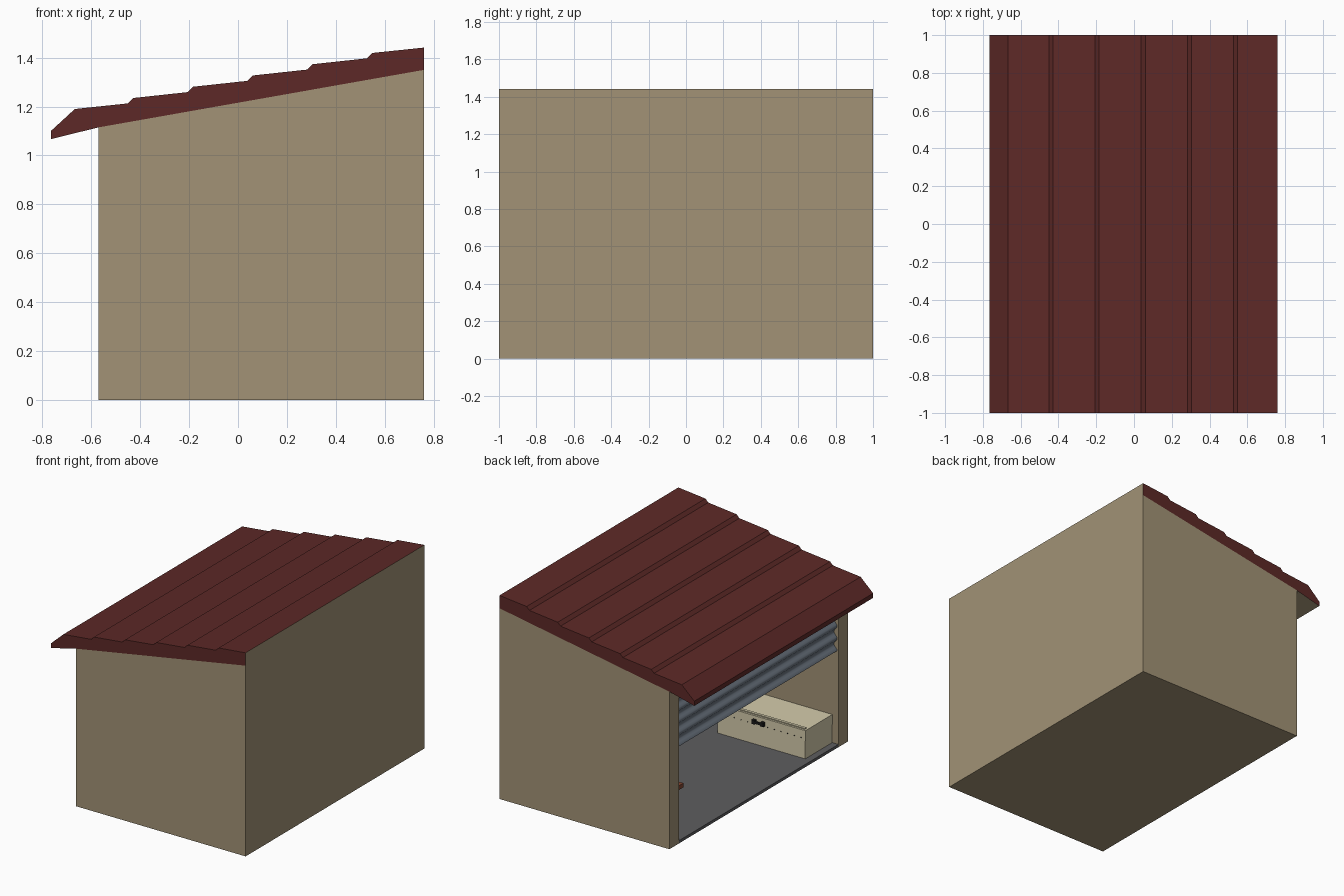
import bpy, bmesh, math
from mathutils import Matrix, Vector

if "Cube" in bpy.data.objects:
    bpy.data.objects.remove(bpy.data.objects["Cube"])


def material(name, r, g, b):
    m = bpy.data.materials.new(name)
    m.diffuse_color = (r, g, b, 1)
    m.use_nodes = True
    m.node_tree.nodes["Principled BSDF"].inputs["Base Color"].default_value = m.diffuse_color
    return m


TAN = material("tan_wall", 0.36, 0.29, 0.18)
RED = material("red_roof", 0.11, 0.022, 0.020)
FLOOR = material("floor_grey", 0.11, 0.11, 0.115)
STEEL = material("shutter_steel", 0.15, 0.18, 0.22)
CREAM = material("chest_cream", 0.66, 0.60, 0.41)
BLACK = material("black_metal", 0.01, 0.01, 0.01)
WOOD = material("brown_wood", 0.22, 0.06, 0.03)


def finish(bm, name, *mats):
    bmesh.ops.recalc_face_normals(bm, faces=bm.faces)
    me = bpy.data.meshes.new(name)
    bm.to_mesh(me)
    bm.free()
    for m in mats:
        me.materials.append(m)
    ob = bpy.data.objects.new(name, me)
    bpy.context.collection.objects.link(ob)
    return ob


def prism(name, profile, y0, y1, *mats):
    """Extrude an x-z outline along y."""
    bm = bmesh.new()
    face = bm.faces.new([bm.verts.new((x, y0, z)) for x, z in profile])
    out = bmesh.ops.extrude_face_region(bm, geom=[face])
    verts = [g for g in out["geom"] if isinstance(g, bmesh.types.BMVert)]
    bmesh.ops.translate(bm, verts=verts, vec=(0, y1 - y0, 0))
    return finish(bm, name, *mats)


def box(name, x0, x1, y0, y1, z0, z1, *mats):
    return prism(name, [(x0, z0), (x1, z0), (x1, z1), (x0, z1)], y0, y1, *mats)


def slope(x):
    """Height of the roof underside above the walls."""
    return 1.115 + (x + 0.57) * (1.35 - 1.115) / 1.33


# Walls: two sides and the tall closed end
FRONT_X, BACK_X, INNER_Y, INNER_X = -0.57, 0.76, 0.89, 0.66
side = [(FRONT_X, 0), (BACK_X, 0), (BACK_X, 1.35), (FRONT_X, 1.115)]
prism("side_wall_front", side, -1, -INNER_Y, TAN)
prism("side_wall_back", side, INNER_Y, 1, TAN)
prism("end_wall", [(INNER_X, 0), (BACK_X, 0), (BACK_X, 1.35), (INNER_X, slope(INNER_X))],
      -INNER_Y, INNER_Y, TAN)

# Floor slab, tan underneath
slab = box("floor", FRONT_X, INNER_X, -INNER_Y, INNER_Y, 0, 0.02, FLOOR, TAN)
for p in slab.data.polygons:
    p.material_index = int(p.normal.z < -0.5)

# Stepped roof with sloped eave; tan soffit and end
top = [(-0.765, 1.10), (-0.667, 1.19)]
for i in range(5):
    x, z = -0.45 + 0.244 * i, 1.213 + 0.046 * i
    top += [(x, z), (x + 0.022, z + 0.022)]
top.append((BACK_X, 1.441))
roof = prism("roof", [(BACK_X, 1.35), (FRONT_X, 1.115), (-0.765, 1.067)] + top, -1, 1, RED, TAN)
for p in roof.data.polygons:
    p.material_index = int(p.normal.z < -0.5 or p.normal.x > 0.9)

# Half-open corrugated shutter
N, Z0, Z1 = 40, 0.68, 1.115
wave = [(-0.548 - 0.013 * math.cos(2 * math.pi * 5 * i / N), Z0 + (Z1 - Z0) * i / N)
        for i in range(N + 1)]
shutter = prism("shutter", wave + [(x + 0.008, z) for x, z in reversed(wave)],
                -INNER_Y, INNER_Y, STEEL)
bpy.context.view_layer.objects.active = shutter
shutter.select_set(True)
bpy.ops.object.shade_smooth_by_angle(angle=math.radians(40))
shutter.select_set(False)

# Storage chest against the side wall
CX0, CX1, CY0, CY1 = -0.522, 0.165, -0.885, -0.588
box("chest_body", CX0, CX1, CY0, CY1, 0.02, 0.15, CREAM)
box("chest_lid", CX0 - 0.004, CX1 + 0.004, CY0, CY1 + 0.004, 0.15, 0.222, CREAM)
box("chest_lid_strip", CX0 + 0.01, CX1 - 0.01, CY1 - 0.03, CY1 - 0.01, 0.222, 0.229, CREAM)

# Rivets along the chest front
bm = bmesh.new()
for i in range(13):
    x = CX0 + 0.03 + (CX1 - CX0 - 0.06) * i / 12
    bmesh.ops.create_cone(bm, cap_ends=True, segments=6, radius1=0.004, radius2=0.003, depth=0.006,
                          matrix=Matrix.Translation((x, CY1 + 0.005, 0.165))
                          @ Matrix.Rotation(-math.pi / 2, 4, 'X'))
finish(bm, "chest_rivets", BLACK)

# Chest handle: grip with two mounts
HX, HZ = -0.165, 0.185
box("handle_grip", HX - 0.03, HX + 0.03, CY1 + 0.016, CY1 + 0.026, HZ - 0.008, HZ + 0.008, BLACK)
for s, label in ((-1, "left"), (1, "right")):
    x = HX + s * 0.034
    box("handle_mount_" + label, x - 0.012, x + 0.012, CY1, CY1 + 0.026,
        HZ - 0.014, HZ + 0.014, BLACK)

# Low bench along the opposite wall
BX0, BX1, BY0, BY1 = -0.40, 0.30, 0.60, 0.87
box("bench_top", BX0, BX1, BY0, BY1, 0.24, 0.27, WOOD)
for i, x in enumerate((BX0 + 0.02, BX1 - 0.05)):
    for j, y in enumerate((BY0 + 0.02, BY1 - 0.05)):
        box(f"bench_leg_{i}{j}", x, x + 0.03, y, y + 0.03, 0.02, 0.24, BLACK)
